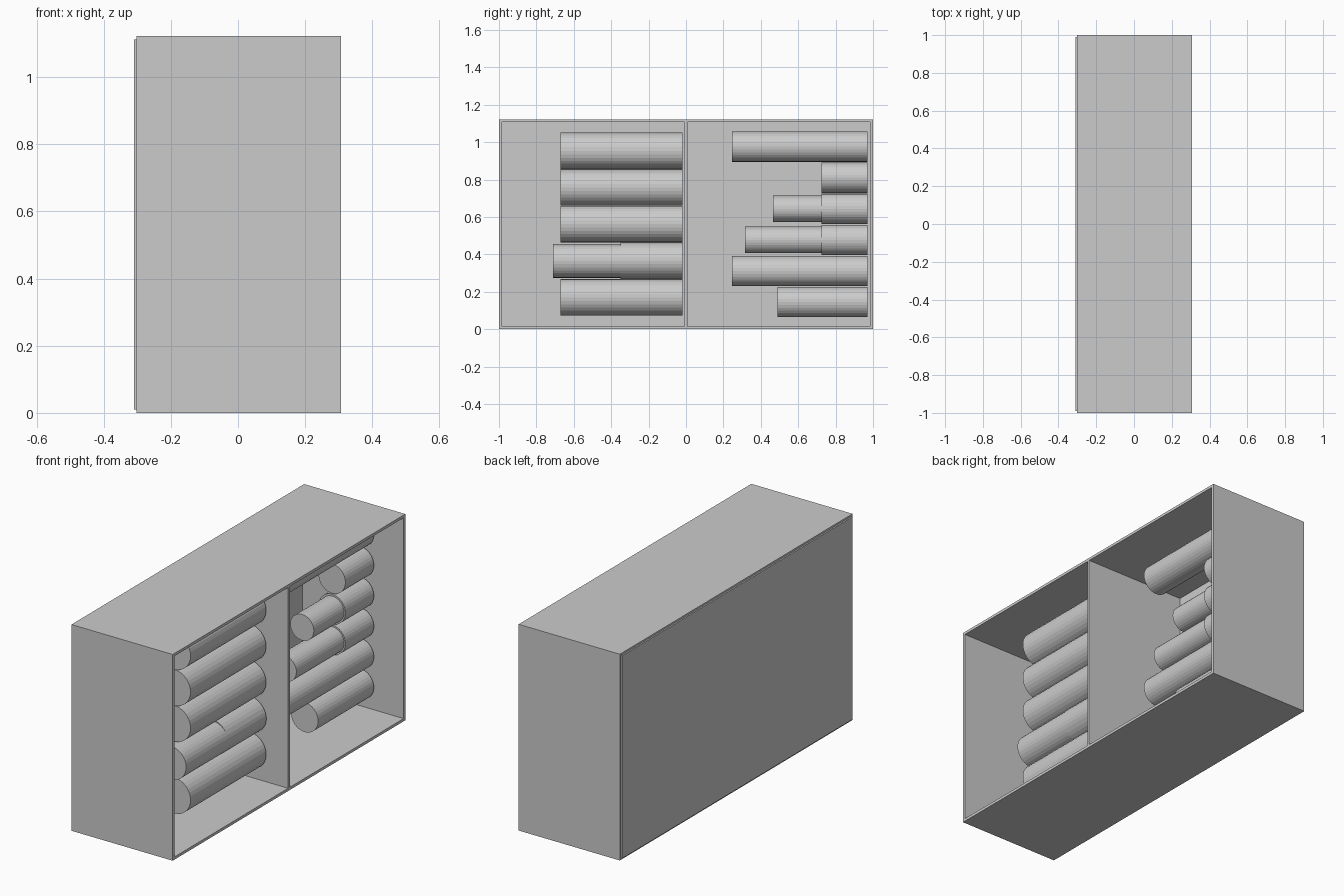
import bpy
from math import pi

cube = bpy.data.objects.get("Cube")
if cube:
    bpy.data.objects.remove(cube, do_unlink=True)

grey = bpy.data.materials.new("plain_grey")
grey.use_nodes = True
grey.diffuse_color = (0.6, 0.6, 0.6, 1)
grey.node_tree.nodes["Principled BSDF"].inputs["Base Color"].default_value = (0.6, 0.6, 0.6, 1)


def finish(name):
    ob = bpy.context.object
    ob.name = name
    ob.data.materials.append(grey)
    return ob


def panel(name, x, y, z):
    """Box spanning the given (low, high) ranges."""
    spans = (x, y, z)
    bpy.ops.mesh.primitive_cube_add(size=1, location=[sum(s) / 2 for s in spans])
    ob = finish(name)
    ob.scale = [s[1] - s[0] for s in spans]
    bpy.ops.object.transform_apply(location=False, rotation=False, scale=True)


def roll(name, x, z, radius, y0, y1):
    """Flat-sided cylinder lying along y."""
    bpy.ops.mesh.primitive_cylinder_add(
        vertices=32, radius=radius, depth=y1 - y0,
        location=(x, (y0 + y1) / 2, z), rotation=(pi / 2, 0, 0))
    finish(name)


# Open cabinet
T, H, X0, X1 = 0.015, 1.122, -0.302, 0.307
panel("bottom_panel", (X0, X1), (-1, 1), (0, T))
panel("top_panel", (X0, X1), (-1, 1), (H - T, H))
panel("front_end_panel", (X0, X1), (-1, T - 1), (T, H - T))
panel("back_end_panel", (X0, X1), (1 - T, 1), (T, H - T))
panel("divider", (X0, X1), (-T / 2, T / 2), (T, H - T))
panel("rear_panel", (-0.31, X0), (-0.99, 0.99), (0.01, H - 0.01))

# Stack of thick rolls beside the divider; the second holds a longer, thinner one
for i in range(5):
    start = -0.35 if i == 1 else -0.67
    roll(f"thick_roll_{i + 1}", 0.086, 0.17 + 0.196 * i, 0.0975, start, -0.02)
roll("thick_roll_insert", 0.095, 0.365, 0.09, -0.71, -0.02)

# Stack of thin rolls at the far end, by start position
for i, start in enumerate((0.49, 0.245, 0.725, 0.725, 0.725, 0.245)):
    roll(f"thin_roll_{i + 1}", 0.058, 0.145 + 0.1662 * i, 0.081, start, 0.97)
for i, start in ((2, 0.315), (3, 0.465)):
    roll(f"thin_roll_insert_{i + 1}", 0.06, 0.145 + 0.1662 * i, 0.071, start, 0.96)
